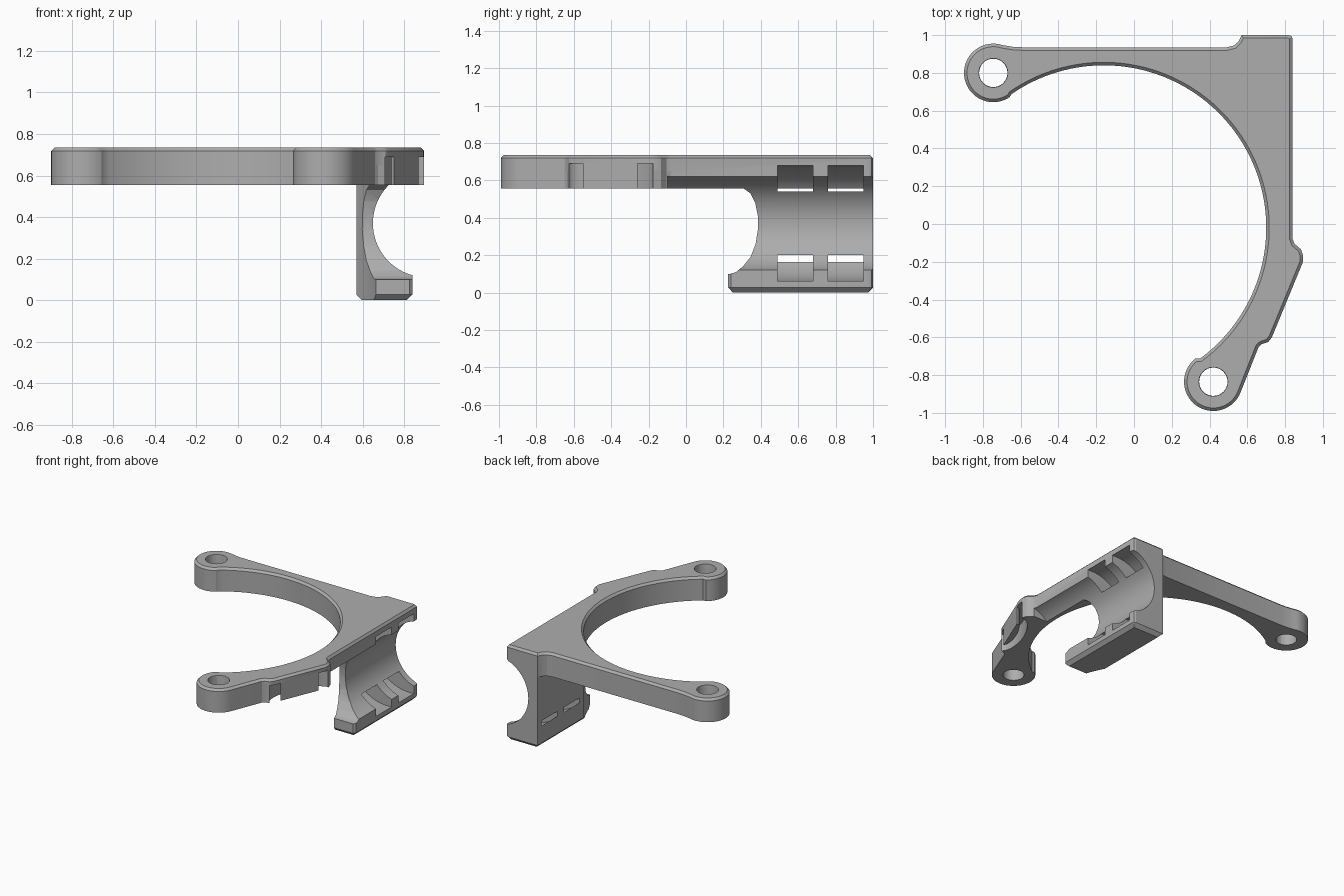
import bpy, bmesh, math
from mathutils import Vector

if "Cube" in bpy.data.objects:
    bpy.data.objects.remove(bpy.data.objects["Cube"])

mat = bpy.data.materials.new("grey plastic")
mat.diffuse_color = (0.42, 0.42, 0.42, 1)
mat.use_nodes = True
mat.node_tree.nodes["Principled BSDF"].inputs["Base Color"].default_value = mat.diffuse_color


def arc(cx, cy, r, a0, a1, n, ry=None):
    ry = ry or r
    return [(cx + r * math.cos(math.radians(a0 + (a1 - a0) * i / n)),
             cy + ry * math.sin(math.radians(a0 + (a1 - a0) * i / n))) for i in range(n + 1)]


def prism(name, pts, vec, bevel_z=None, bevel=0.016):
    """Extrude a closed outline along vec; optionally chamfer the rim lying at height bevel_z."""
    bm = bmesh.new()
    f = bm.faces.new([bm.verts.new(p) for p in pts])
    ext = bmesh.ops.extrude_face_region(bm, geom=[f])["geom"]
    bmesh.ops.translate(bm, verts=[v for v in ext if isinstance(v, bmesh.types.BMVert)], vec=vec)
    bmesh.ops.recalc_face_normals(bm, faces=bm.faces)
    if bevel_z is not None:
        rim = [e for e in bm.edges if all(abs(v.co.z - bevel_z) < 1e-5 for v in e.verts)]
        bmesh.ops.bevel(bm, geom=rim, offset=bevel, segments=1, affect='EDGES', clamp_overlap=False)
    me = bpy.data.meshes.new(name)
    bm.to_mesh(me)
    bm.free()
    ob = bpy.data.objects.new(name, me)
    bpy.context.collection.objects.link(ob)
    me.materials.append(mat)
    return ob


def flat(pts, z):
    return [Vector((x, y, z)) for x, y in pts]


def boolean(ob, other, op):
    """Apply a boolean and remove the helper."""
    m = ob.modifiers.new("bool", 'BOOLEAN')
    m.operation, m.object, m.solver = op, other, 'EXACT'
    bpy.context.view_layer.objects.active = ob
    bpy.ops.object.modifier_apply(modifier=m.name)
    bpy.data.objects.remove(other)


Z0, Z1 = 0.555, 0.735
CX, CY, R = -0.16, -0.02, 0.86            # large round opening
EYES = [(-0.745, 0.80), (0.42, -0.835)]   # screw eyes

# Flat bracket plate with two eyes at the arm ends
corner = [(0.84, 0.98), (0.835, 0.993), (0.82, 1.0)]
tab_edge = [(0.66, -0.65), (0.675, -0.637), (0.71, -0.625), (0.73, -0.60),
            (0.893, -0.205), (0.896, -0.17), (0.885, -0.135), (0.85, -0.105), (0.84, -0.08)]
outline = (arc(CX, CY, R, 124.5, -53.5, 80) + arc(*EYES[1], 0.155, 127, 338, 32)
           + tab_edge + corner
           + [(0.57, 1.0), (0.555, 0.97), (0.53, 0.945), (0.49, 0.935), (-0.58, 0.935), (-0.64, 0.938)]
           + arc(*EYES[0], 0.155, 72, 304, 34))
bracket = prism("bracket", flat(outline, Z0), (0, 0, Z1 - Z0), Z1)

# Screw holes with a countersunk rim
for x, y in EYES:
    boolean(bracket, prism("hole", flat(arc(x, y, 0.075, 0, 348.75, 31), 0.4), (0, 0, 0.5)), 'DIFFERENCE')
    sink = prism("sink", flat(arc(x, y, 0.092, 0, 348.75, 31), 0.717), (0, 0, 0.1))
    for v in sink.data.vertices:
        if v.co.z < 0.72:
            v.co.x, v.co.y = x + (v.co.x - x) * 0.8, y + (v.co.y - y) * 0.8
    boolean(bracket, sink, 'DIFFERENCE')


def opening():
    return prism("opening", flat(arc(CX, CY, R, 0, 357.75, 159), -0.1), (0, 0, 0.8))


# Clip block hanging below the plate
clip = prism("clip", flat([(0.57, 0.225), (0.825, 0.225), (0.84, 0.24)] + corner + [(0.57, 1.0)], 0),
             (0, 0, 0.65), 0, 0.027)
boolean(clip, opening(), 'DIFFERENCE')
# Curved front end of the clip wall
scallop = [(0.1, 0.1), (0.235, 0.1), (0.265, 0.108), (0.305, 0.14), (0.345, 0.19), (0.372, 0.26),
           (0.385, 0.34), (0.384, 0.41), (0.37, 0.48), (0.345, 0.53), (0.31, 0.555), (0.1, 0.555)]
boolean(clip, prism("scallop", [Vector((0.4, y, z)) for y, z in scallop], (0.7, 0, 0)), 'DIFFERENCE')

# Mounting tab: thicker edge with a sloping inner side
P0, P1 = Vector((0.893, -0.205, 0)), Vector((0.73, -0.60, 0))
U = (P1 - P0).normalized()
V = Vector((U.y, -U.x, 0))                # points into the plate
tab = prism("tab", flat(tab_edge + [(0.68, -0.08), (0.45, -0.56)], 0.46), (0, 0, 0.19), 0.46, 0.012)
slope = [(0.08, 0.4), (0.08, 0.465), (0.10, 0.485), (0.13, 0.515), (0.17, 0.54), (0.21, 0.556),
         (0.5, 0.556), (0.5, 0.4)]
boolean(tab, prism("slope", [P0 - U * 0.4 + V * v + Vector((0, 0, z)) for v, z in slope], U * 1.3),
        'DIFFERENCE')
boolean(tab, opening(), 'DIFFERENCE')

boolean(bracket, clip, 'UNION')
boolean(bracket, tab, 'UNION')

# Round channel along the clip and the plate edge
boolean(bracket, prism("channel", [Vector((x, -0.1, z)) for x, z in arc(0.91, 0.37, 0.26, 0, 356.25, 95)],
                       (0, 1.2, 0)), 'DIFFERENCE')

# Strap slots above and below the channel, two pairs
low = arc(0.8, 0.37, 0.31, 213.3, 275, 14) + [(0.95, 0.062), (0.95, 0.2)]
for y in (0.49, 0.76):
    for pts in (low, [(x, 0.74 - z) for x, z in low]):
        boolean(bracket, prism("slot", [Vector((x, y, z)) for x, z in pts], (0, 0.19, 0)), 'DIFFERENCE')

# Curved strap tunnel through the tab
mid = P0 + U * ((-0.405 - P0.y) / U.y)
tunnel = ([(0.245, -0.05)] + arc(0, 0, 0.245, 0, 180, 20, 0.10) + [(-0.245, -0.05), (-0.157, -0.05)]
          + arc(0, 0, 0.157, 180, 0, 20, 0.045) + [(0.157, -0.05)])
boolean(bracket, prism("tunnel", [mid + U * u + V * v + Vector((0, 0, 0.51)) for u, v in tunnel],
                       (0, 0, 0.18)), 'DIFFERENCE')

# Smooth curved walls, keep edges crisp
bpy.ops.object.select_all(action='DESELECT')
bracket.select_set(True)
bpy.context.view_layer.objects.active = bracket
bpy.ops.object.shade_smooth_by_angle(angle=math.radians(25))
